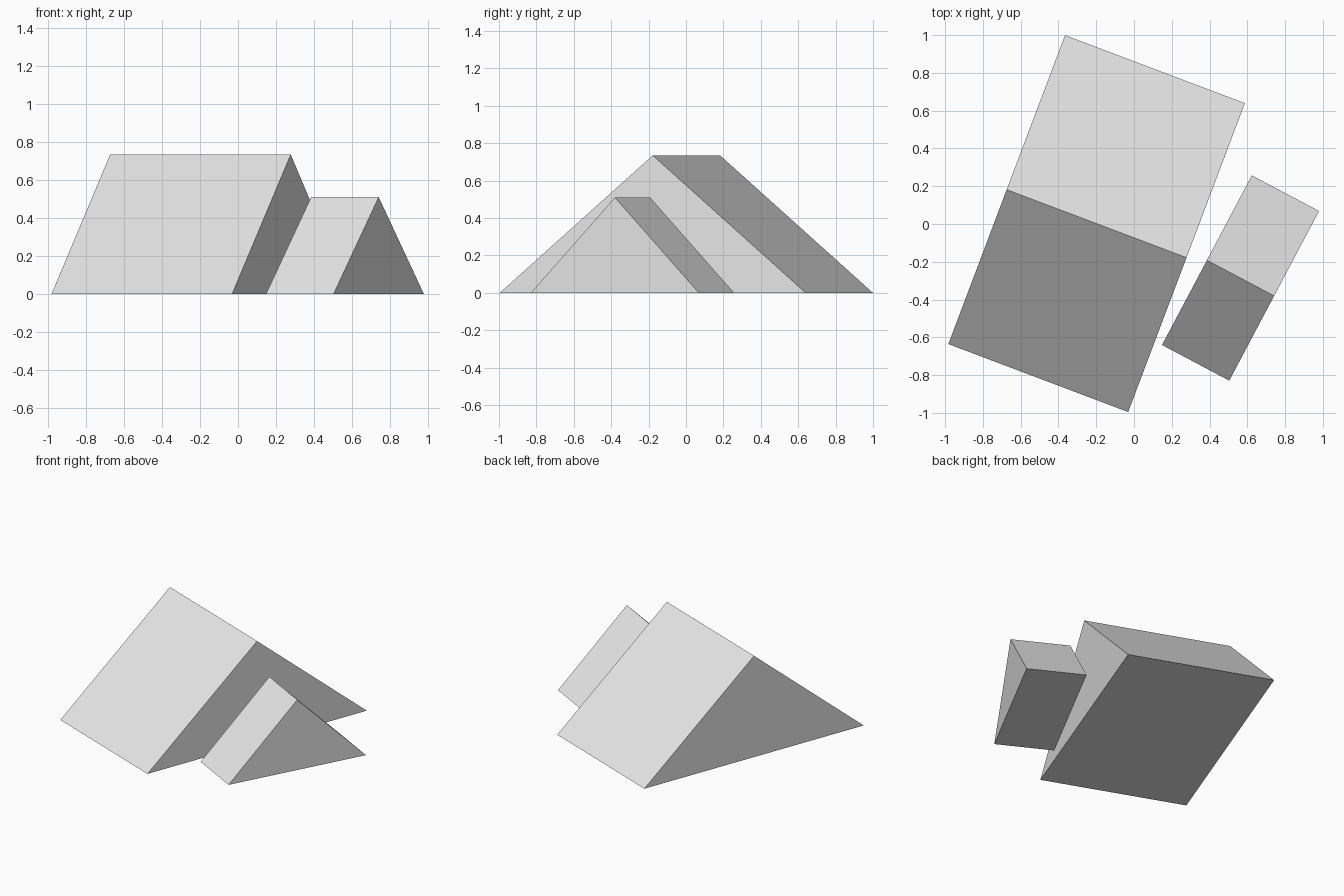
import bpy
import bmesh
from math import radians
from mathutils import Matrix

cube = bpy.data.objects.get("Cube")
if cube:
    bpy.data.objects.remove(cube, do_unlink=True)

grey = bpy.data.materials.new("light grey")
grey.use_nodes = True
colour = (0.8, 0.8, 0.8, 1)
grey.diffuse_color = colour
grey.node_tree.nodes["Principled BSDF"].inputs["Base Color"].default_value = colour


def tent(name, centre, width, depth, height, angle):
    """Triangular prism with its ridge along local x, turned about z."""
    bm = bmesh.new()
    profile = [(-depth / 2, 0), (depth / 2, 0), (0, height)]
    end = bm.faces.new([bm.verts.new((-width / 2, y, z)) for y, z in profile])
    swept = bmesh.ops.extrude_face_region(bm, geom=[end], use_keep_orig=True)
    verts = [v for v in swept["geom"] if isinstance(v, bmesh.types.BMVert)]
    bmesh.ops.translate(bm, verts=verts, vec=(width, 0, 0))
    bmesh.ops.recalc_face_normals(bm, faces=bm.faces)
    turn = Matrix.Translation((*centre, 0)) @ Matrix.Rotation(radians(angle), 4, "Z")
    bm.transform(turn)
    mesh = bpy.data.meshes.new(name)
    bm.to_mesh(mesh)
    bm.free()
    mesh.materials.append(grey)
    obj = bpy.data.objects.new(name, mesh)
    bpy.context.collection.objects.link(obj)
    return obj


# Two separate wedges, both resting on the ground
tent("large_prism", (-0.198, 0.002), 1.018, 1.748, 0.735, -20.7)
tent("small_prism", (0.564, -0.286), 0.403, 1.016, 0.51, -27.9)
